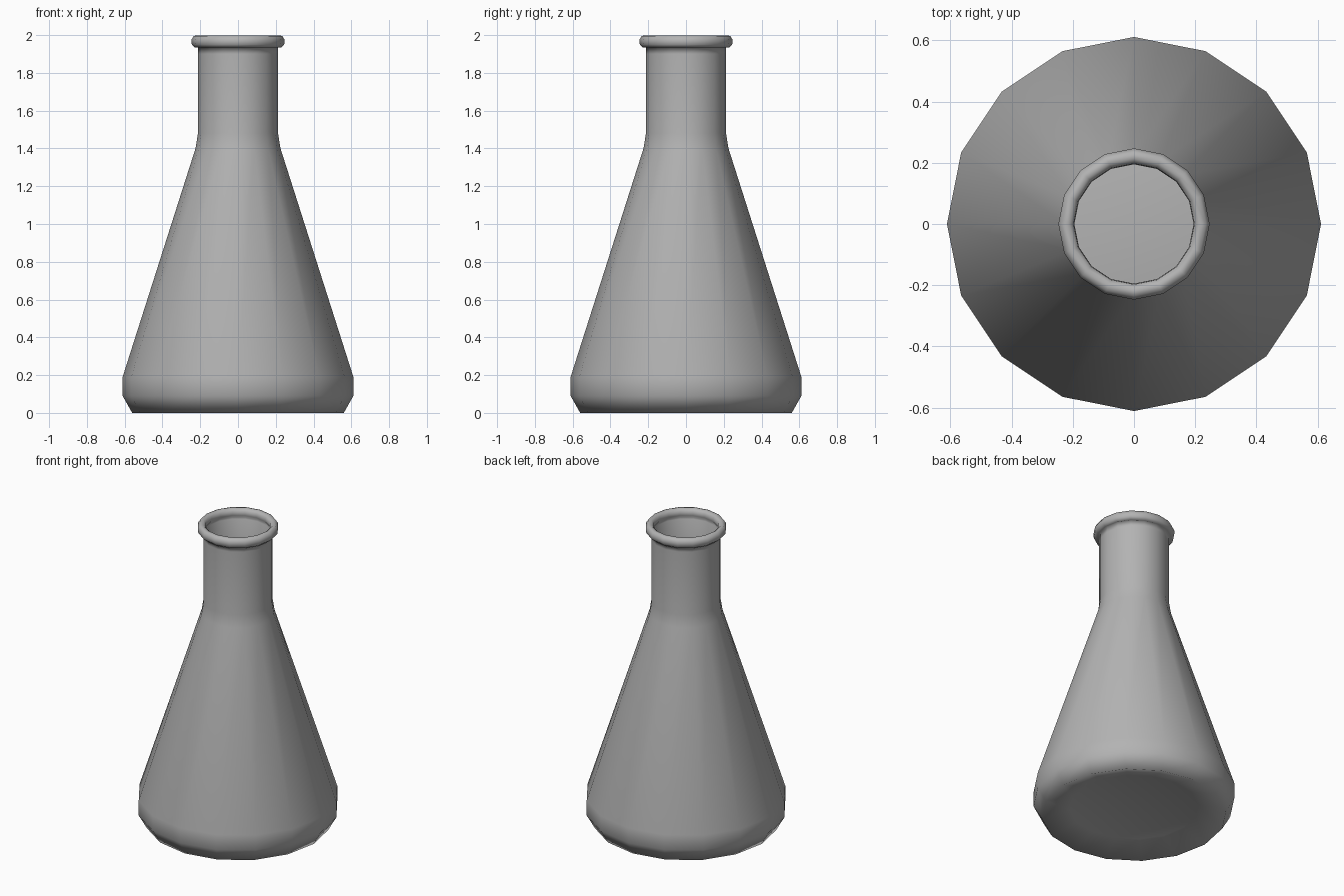
import bpy, bmesh, math

if "Cube" in bpy.data.objects:
    bpy.data.objects.remove(bpy.data.objects["Cube"])

SIDES = 16


def lathe(name, profile):
    """Revolve a (radius, z) profile around z; radius 0 becomes a pole."""
    bm = bmesh.new()
    rings = []
    for r, z in profile:
        if r == 0:
            rings.append([bm.verts.new((0, 0, z))] * SIDES)
        else:
            rings.append([bm.verts.new((r * math.cos(2 * math.pi * i / SIDES),
                                        r * math.sin(2 * math.pi * i / SIDES), z))
                          for i in range(SIDES)])
    for a, b in zip(rings, rings[1:]):
        for i in range(SIDES):
            j = (i + 1) % SIDES
            corners = list(dict.fromkeys((a[i], a[j], b[j], b[i])))
            bm.faces.new(corners).smooth = True
    bmesh.ops.recalc_face_normals(bm, faces=bm.faces[:])
    mesh = bpy.data.meshes.new(name)
    bm.to_mesh(mesh)
    bm.free()
    obj = bpy.data.objects.new(name, mesh)
    bpy.context.collection.objects.link(obj)
    return obj


# Outer wall: recessed underside, bevelled base, cone and neck
outer = [(0, 0.06), (0.39, 0.055), (0.56, 0), (0.611, 0.09), (0.611, 0.19),
         (0.225, 1.40), (0.212, 1.48), (0.212, 1.90), (0.212, 1.938)]
# Rolled lip: an oval cross-section from its outer underside over to the inside
lip = [(0.221 + 0.027 * math.cos(math.radians(a)),
        1.966 + 0.034 * math.sin(math.radians(a))) for a in range(-75, 241, 45)]
# Inner wall down to the floor
inner = [(0.204, 1.93), (0.204, 1.48), (0.217, 1.40), (0.599, 0.19), (0.599, 0.093),
         (0.55, 0.012), (0.385, 0.065), (0, 0.07)]

flask = lathe("flask", outer + lip + inner)

# Mid-grey glass
glass = bpy.data.materials.new("grey_glass")
glass.diffuse_color = (0.45, 0.45, 0.45, 1)
glass.use_nodes = True
glass.node_tree.nodes["Principled BSDF"].inputs["Base Color"].default_value = glass.diffuse_color
flask.data.materials.append(glass)
